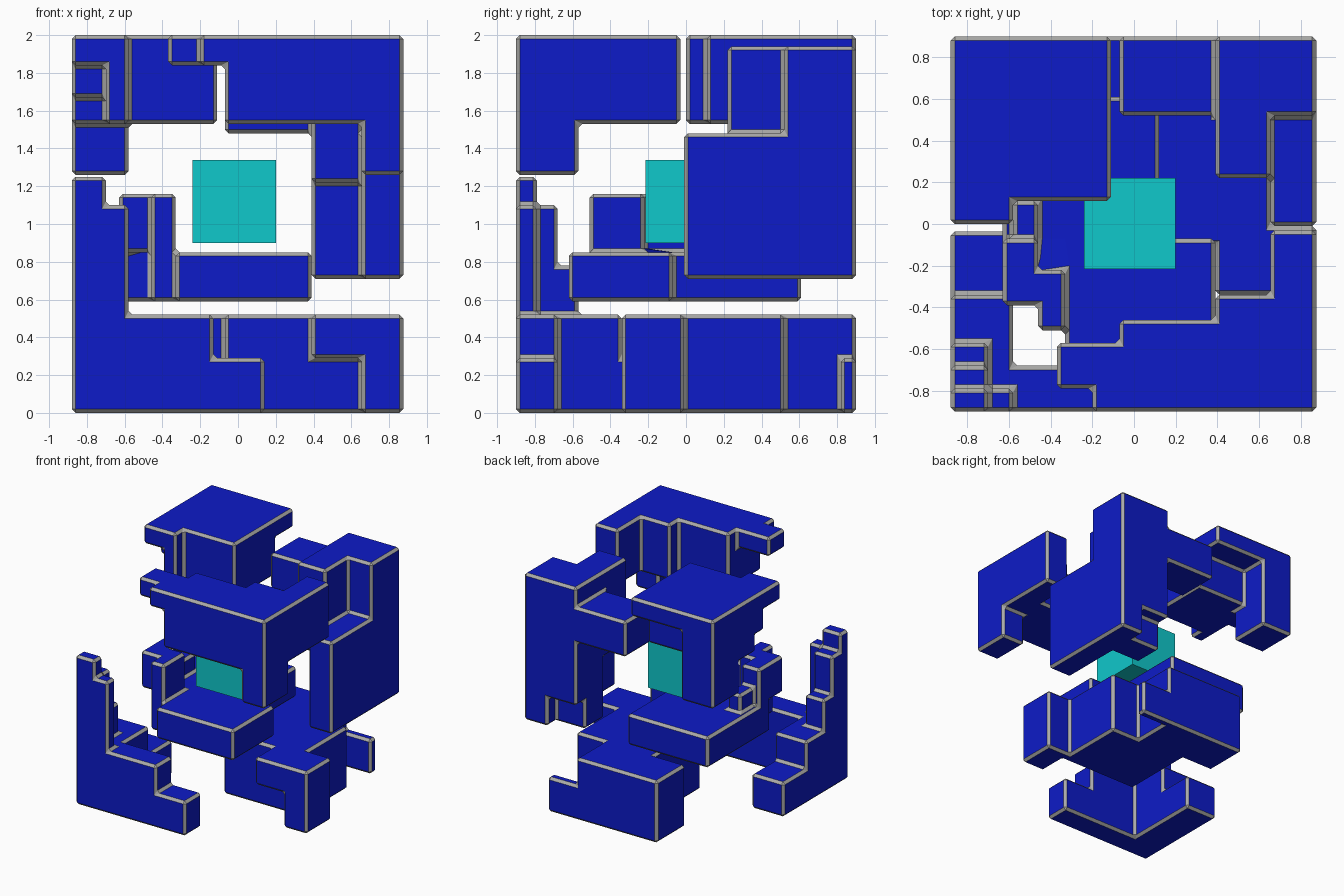
import bpy, bmesh
from itertools import product

if "Cube" in bpy.data.objects:
    bpy.data.objects.remove(bpy.data.objects["Cube"])

# Shared dimensions: outer walls, the grid lines the pieces are cut on, and layers
W, E, S, N = -.88, .875, -.9, .9
W1, W2, XM, E2, E1 = -.7, -.58, -.07, .39, .655
SEAM = .52
STEP = .11
LOW, LOW_TOP, LOW_BOTTOM = (0, .52), (.29, .52), (0, .29)
TRAY, POST = (.59, .85), (.59, 1.16)
TOP, TOP_THIN, TOP_LEG = (1.53, 2), (1.84, 2), (1.26, 2)
COL_BASE, COL_TOP = .71, 1.94


def material(name, rgb):
    m = bpy.data.materials.new(name)
    m.diffuse_color = (*rgb, 1)
    m.use_nodes = True
    m.node_tree.nodes["Principled BSDF"].inputs["Base Color"].default_value = m.diffuse_color
    return m


BLUE = material("blue", (.004, .011, .58))
GREY = material("edge_grey", (.4, .4, .39))
CYAN = material("cyan", (.005, .58, .6))


def box(x0, x1, y0, y1, z):
    return ((x0, x1), (y0, y1), z)


def block(name, boxes, mats=(BLUE, GREY), edge=.02):
    """Fuse axis-aligned boxes into one clean solid, then chamfer its edges."""
    axes = range(3)
    cuts = [sorted({v for b in boxes for v in b[a]}) for a in axes]
    cells = set()
    for c in product(*(range(len(k) - 1) for k in cuts)):
        mid = [(cuts[a][c[a]] + cuts[a][c[a] + 1]) / 2 for a in axes]
        if any(all(b[a][0] < mid[a] < b[a][1] for a in axes) for b in boxes):
            cells.add(c)

    bm = bmesh.new()
    verts = {}

    def corner(key):
        if key not in verts:
            verts[key] = bm.verts.new([cuts[a][key[a]] for a in axes])
        return verts[key]

    for cell, a, side in product(cells, axes, (False, True)):
        near = tuple(cell[i] + (i == a) * (1 if side else -1) for i in axes)
        if near in cells:
            continue
        u, v = (a + 1) % 3, (a + 2) % 3
        ring = [corner(tuple(cell[i] + (side if i == a else p if i == u else q) for i in axes))
                for p, q in ((0, 0), (1, 0), (1, 1), (0, 1))]
        bm.faces.new(ring if side else ring[::-1])
    bmesh.ops.dissolve_limit(bm, angle_limit=.02, verts=bm.verts[:], edges=bm.edges[:])
    if edge:
        sharp = [e for e in bm.edges if len(e.link_faces) == 2 and e.calc_face_angle(0) > .5]
        bmesh.ops.bevel(bm, geom=sharp, offset=edge, offset_type='OFFSET', segments=1,
                        profile=.5, affect='EDGES', clamp_overlap=True, material=1)
    me = bpy.data.meshes.new(name)
    bm.to_mesh(me)
    bm.free()
    for m in mats:
        me.materials.append(m)
    bpy.context.collection.objects.link(bpy.data.objects.new(name, me))


# Front left tower: low L-shaped foot with a stair climbing to the corner
foot = S + 2 * STEP
tower = [box(W, .14, S, foot, LOW_BOTTOM), box(W, -.13, S, foot, LOW),
         box(W, W2, S, -.34, LOW), box(W, W2, S, -.035, LOW_BOTTOM),
         box(W, W2, S, S + STEP, (0, 1.1))]
tower += [box(W, W1, S, S + i * STEP, (0, h)) for i, h in enumerate((1.25, 1.1, .78), 1)]
block("front_left_tower", tower)

# Back base: floor body, back bar with a toe, and a post on a bridge
block("back_base", [
    box(XM, E1, -.1, SEAM, LOW), box(-.36, E2, SEAM, N, LOW),
    box(E2, E1, N - .08, N, LOW_BOTTOM),
    box(E1, E, -.34, -.01, LOW), box(E2, E1, -.34, -.1, LOW_TOP)])

# Back left cap: roof slab with a leg, its left underside rising in steps
cap = [box(W2, -.11, STEP, .67, TOP), box(W2, -.11, STEP, N, TOP_THIN),
       box(W1, W2, 0, N, TOP), box(W, W2, .54, N, TOP_LEG)]
cap += [box(W, W1, i * STEP, N, (h, 2)) for i, h in ((0, 1.84), (2, 1.67), (3, 1.53))]
block("back_left_cap", cap)

# Back right column: tall corner, low front half, raised shoulder and side arm
block("back_right_column", [
    box(E1, E, -.01, SEAM, (COL_BASE, 1.48)), box(E1, E, SEAM, N, (COL_BASE, COL_TOP)),
    box(E2, E1, SEAM, .78, (COL_BASE, COL_TOP)), box(E2, E1, SEAM, N, (.95, COL_TOP)),
    box(E2, E1, .22, SEAM, (1.22, COL_TOP)), box(XM, E2, SEAM, N, (1.48, 1.78))])

# Front right cap: roof slab whose back edge steps away, with one leg
roof = [box(-.2, E, S, S + STEP, TOP_THIN), box(-.37, E, S + STEP, -.57, TOP_THIN),
        box(E1, E, S, -.57, TOP_LEG)]
roof += [box(x, E, S, y, TOP) for x, y in ((XM, -.46), (E2, -.34), (E1, -.03))]
block("front_right_cap", roof)

# Middle tray: two offset slabs with posts on the left
block("middle_tray", [
    box(-.33, E2, -.62, XM, TRAY), box(-.63, .12, XM, .61, TRAY),
    box(-.46, -.33, -.51, -.22, POST), box(-.63, -.33, -.22, XM, TRAY),
    box(-.63, -.46, -.39, XM, (TRAY[1], POST[1])),
    box(W2, -.46, XM, STEP, (TRAY[0], 1))])

# Plain cube in the centre
block("core_cube", [box(-.24, .2, -.215, .22, (.9, 1.34))], (CYAN,), 0)
